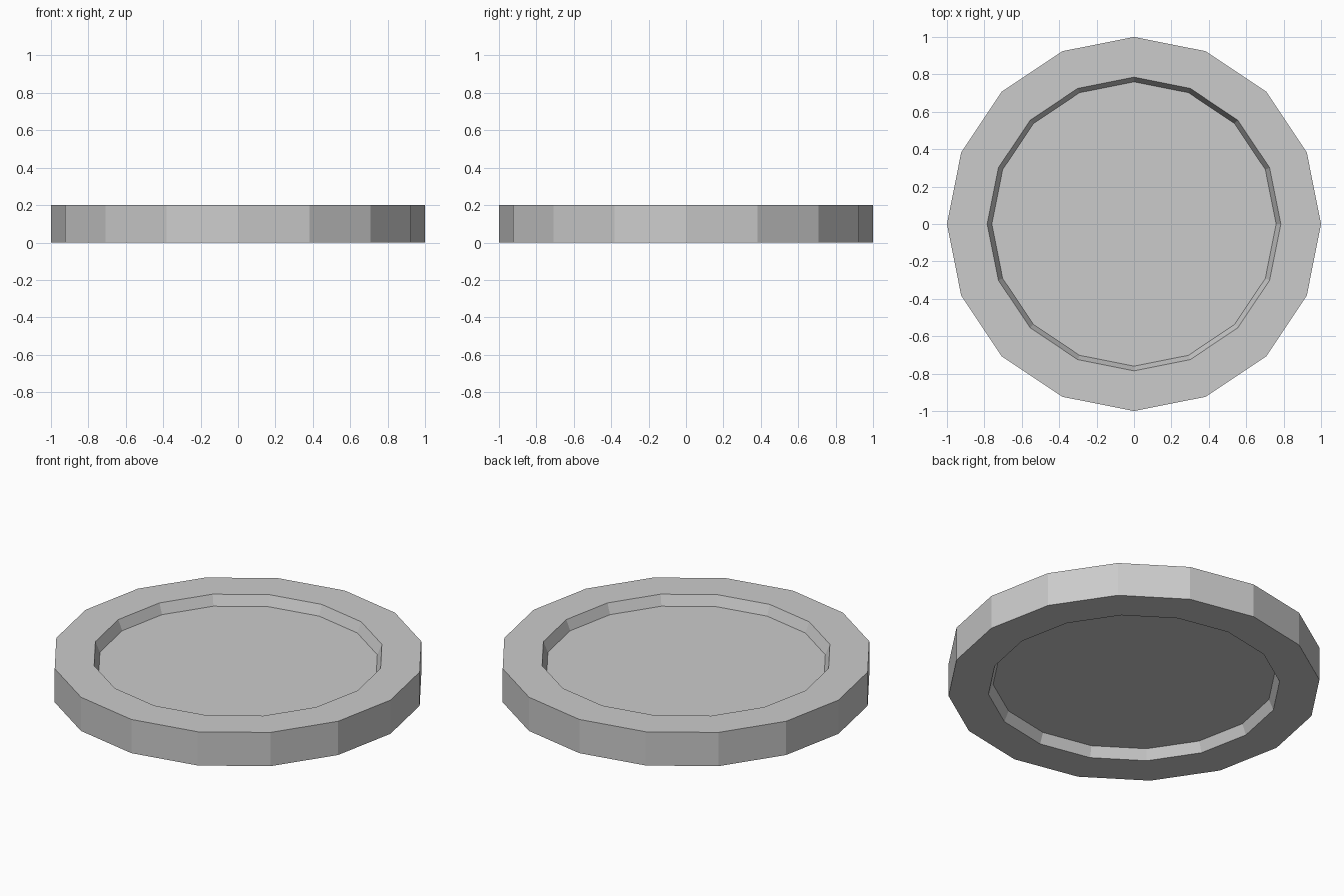
import bpy, bmesh
from math import cos, sin, pi

if "Cube" in bpy.data.objects:
    bpy.data.objects.remove(bpy.data.objects["Cube"])

SIDES = 16
# Closed half section (radius, height): bottom panel, bottom rim, outer wall, top rim, top panel
PROFILE = [(0.76, 0.06), (0.785, 0.0), (1.0, 0.0),
           (1.0, 0.2), (0.785, 0.2), (0.76, 0.14)]

bm = bmesh.new()
rings = [[bm.verts.new((r * cos(2 * pi * i / SIDES), r * sin(2 * pi * i / SIDES), z))
          for i in range(SIDES)] for r, z in PROFILE]

# Rim: bridge neighbouring rings
for a, b in zip(rings, rings[1:]):
    for i in range(SIDES):
        j = (i + 1) % SIDES
        bm.faces.new((a[i], a[j], b[j], b[i]))

# Recessed flat panels on both sides
bm.faces.new(rings[0][::-1])
bm.faces.new(rings[-1])
bmesh.ops.recalc_face_normals(bm, faces=bm.faces)

mesh = bpy.data.meshes.new("rimmed_disc")
bm.to_mesh(mesh)
bm.free()
bpy.context.collection.objects.link(bpy.data.objects.new("rimmed_disc", mesh))
